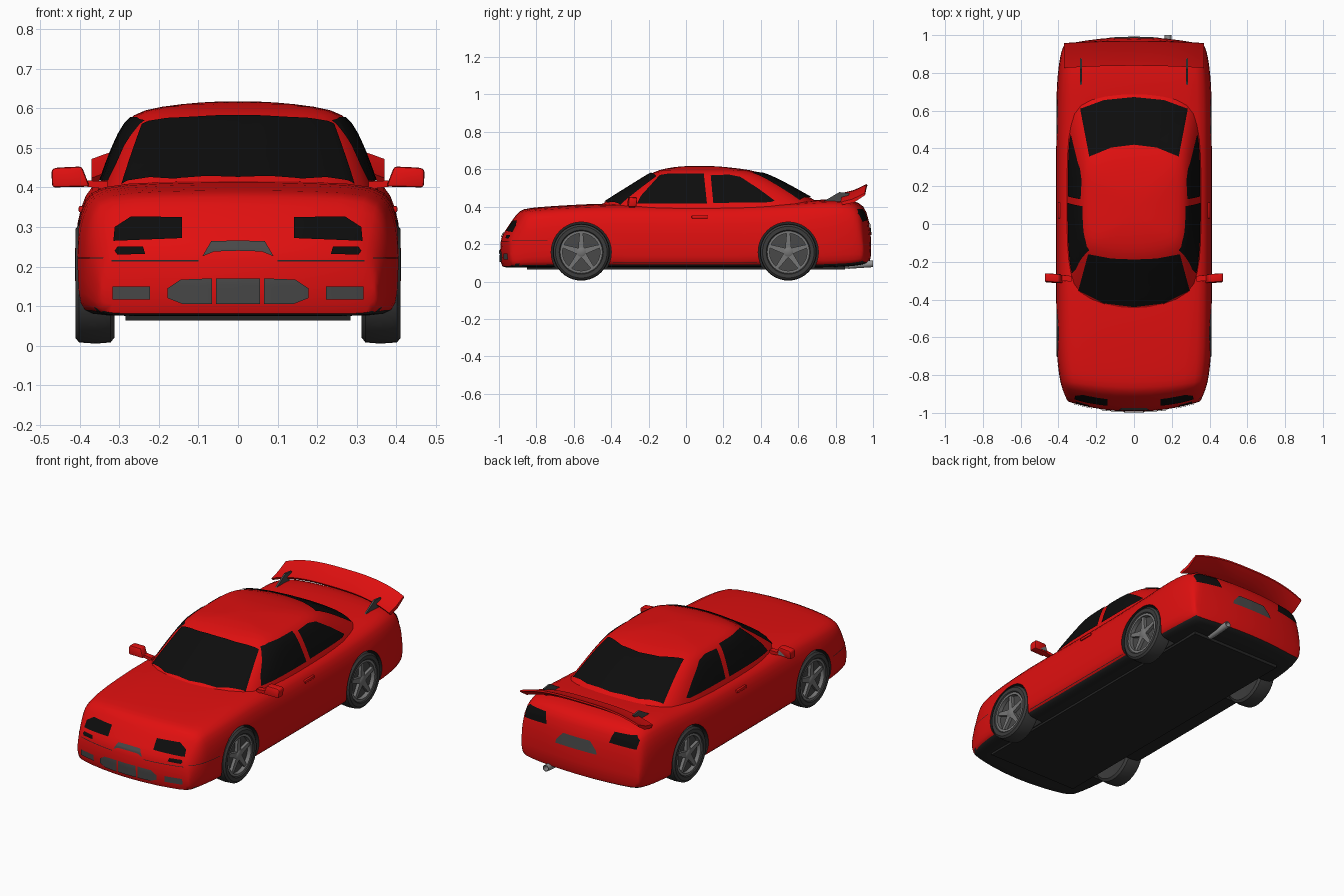
import bpy, bmesh, math
from mathutils import Vector
from mathutils.bvhtree import BVHTree

if "Cube" in bpy.data.objects:
    bpy.data.objects.remove(bpy.data.objects["Cube"])


def material(name, r, g, b):
    m = bpy.data.materials.new(name)
    m.use_nodes = True
    m.diffuse_color = (r, g, b, 1)
    m.node_tree.nodes["Principled BSDF"].inputs["Base Color"].default_value = (r, g, b, 1)
    return m


RED = material("red paint", .75, .005, .005)
GLASS = material("black glass", .004, .004, .004)
TRIM = material("dark grey trim", .065, .065, .065)
UNDER = material("underbody black", .018, .018, .018)
TYRE = material("tyre rubber", .045, .045, .045)
RIM = material("wheel grey", .18, .18, .18)
PIPE = material("exhaust metal", .3, .3, .3)


def finish(name, bm, *mats, angle=35, recalc=True):
    if recalc:
        bmesh.ops.recalc_face_normals(bm, faces=bm.faces[:])
    me = bpy.data.meshes.new(name)
    bm.to_mesh(me)
    bm.free()
    for m in mats:
        me.materials.append(m)
    ob = bpy.data.objects.new(name, me)
    bpy.context.scene.collection.objects.link(ob)
    smooth(ob, angle)
    return ob


def smooth(ob, angle):
    ob.data.shade_smooth()
    ob.data.set_sharp_from_angle(angle=math.radians(angle))


def bake(ob):
    bpy.context.view_layer.update()
    dg = bpy.context.evaluated_depsgraph_get()
    ob_mesh = bpy.data.meshes.new_from_object(ob.evaluated_get(dg))
    ob.modifiers.clear()
    ob.data = ob_mesh
    smooth(ob, 35)


def loft(rings, caps=(True, True), bm=None):
    if bm is None:
        bm = bmesh.new()
    vs = [[bm.verts.new(p) for p in r] for r in rings]
    for a, b in zip(vs, vs[1:]):
        for i in range(len(a)):
            bm.faces.new((a[i], a[i - 1], b[i - 1], b[i]))
    for use, ring in zip(caps, (vs[0], vs[-1])):
        if use:
            bm.faces.new(ring)
    return bm


def prism(pts, offset, bm=None):
    return loft([pts, [Vector(p) + Vector(offset) for p in pts]], bm=bm)


def box(x0, x1, y0, y1, z0, z1, bm=None):
    return prism([(x0, y0, z0), (x1, y0, z0), (x1, y1, z0), (x0, y1, z0)], (0, 0, z1 - z0), bm)


def circle(x, r, y, z, n=40):
    return [(x, y + r * math.sin(k * math.tau / n), z + r * math.cos(k * math.tau / n)) for k in range(n)]


# Lower body: cross-sections along the length, bowed in plan at the ends
SECTION = [(0, 0), (.5, 0), (.86, 0), (.96, .03), (.995, .15), (1, .45),
           (.985, .68), (.94, .855), (.86, .965), (.5, .99), (0, 1)]
STATIONS = [  # y, half width, bottom, top, bow
    (-1, .35, .08, .235, .06), (-.975, .365, .075, .265, .06), (-.91, .385, .075, .367, .05),
    (-.875, .392, .075, .39, .045), (-.8, .402, .075, .398, .03), (-.68, .412, .075, .407, .012),
    (-.42, .414, .075, .421, 0), (-.2, .414, .075, .415, 0), (.3, .414, .075, .415, 0),
    (.6, .414, .075, .43, 0), (.75, .41, .075, .442, -.01), (.86, .4, .08, .44, -.02),
    (.93, .39, .085, .425, -.035), (.972, .38, .095, .385, -.04), (.995, .368, .105, .25, -.045)]
rings = []
for y, w, zb, zt, bow in STATIONS:
    half = [(fx * w, y + bow * fx * fx, zb + fz * (zt - zb)) for fx, fz in SECTION]
    rings.append(half + [(-x, yy, z) for x, yy, z in half[-2:0:-1]])
bm = loft(rings, caps=(False, False))
bm.verts.ensure_lookup_table()
n = len(rings[0])
for start in (0, len(bm.verts) - n):
    ring = bm.verts[start:start + n]
    for j in range(5):
        quad = (j, j + 1, 9 - j, 10 - j)
        for ids in (quad, [(n - k) % n for k in quad]):
            bm.faces.new(list(dict.fromkeys(ring[k] for k in ids)))
body = finish("body", bm, RED, UNDER)
body.modifiers.new("round", "SUBSURF").levels = 1
bake(body)

# Wheel arches cut out of the body
AXLES = {"front": -.56, "rear": .547}
WZ = .157
bm = bmesh.new()
for y in AXLES.values():
    for s in (1, -1):
        loft([circle(s * .29, .161, y, WZ), circle(s * .5, .161, y, WZ)], bm=bm)
for f in bm.faces:
    f.material_index = 1
cutter = finish("arch_cutter", bm, RED, UNDER)
cutter.hide_render = True
mod = body.modifiers.new("arches", "BOOLEAN")
mod.operation, mod.solver, mod.object = "DIFFERENCE", "EXACT", cutter
bake(body)
bpy.data.objects.remove(cutter)
for p in body.data.polygons:
    if p.normal.z < -.6 and p.center.z < .13:
        p.material_index = 1

# Cabin: plan outlines stacked by height
PLAN = [(0, 0), (.45, .02), (.86, .08), (.96, .17), (1, .3), (1, .5),
        (1, .7), (.97, .82), (.86, .94), (.45, .985), (0, 1)]
LEVELS = [  # z, front, rear, half width
    (.36, -.53, .82, .365), (.42, -.452, .72, .346), (.5, -.318, .58, .317), (.57, -.208, .445, .284),
    (.597, -.15, .35, .245), (.612, -.07, .22, .14), (.618, .0, .14, .05)]
rings = []
for z, y0, y1, w in LEVELS:
    half = [(fx * w, y0 + t * (y1 - y0), z) for fx, t in PLAN]
    rings.append(half + [(-x, y, zz) for x, y, zz in half[-2:0:-1]])
cabin = finish("cabin", loft(rings, caps=(False, True)), RED)
cabin.modifiers.new("round", "SUBSURF").levels = 1
bake(cabin)


# Thin plates laid on the surface: windows, lamps, grilles and seams
def tree(ob):
    return BVHTree.FromPolygons([v.co for v in ob.data.vertices], [p.vertices for p in ob.data.polygons])


ON_BODY, ON_CABIN = tree(body), tree(cabin)
VIEWS = {"side": (lambda u, v: (2, u, v), (-1, 0, 0)), "top": (lambda u, v: (u, v, 2), (0, 0, -1)),
         "front": (lambda u, v: (u, -2, v), (0, 1, 0)), "rear": (lambda u, v: (u, 2, v), (0, -1, 0))}


def plate(name, pts, view, target, mat, rim=0, both=False, cuts=7, lift=.005):
    place, way = VIEWS[view]
    for s in ((1, -1) if both else (1,)):
        d = Vector((way[0] * s, way[1], way[2]))
        bm = bmesh.new()
        corners = [Vector(place(u, v)) for u, v in pts]
        face = bm.faces.new([bm.verts.new((c.x * s, c.y, c.z)) for c in corners])
        bm.normal_update()
        if face.normal.dot(d) > 0:
            face.normal_flip()
        if rim:
            for f in bmesh.ops.inset_region(bm, faces=[face], thickness=rim)["faces"]:
                f.material_index = 1
        bmesh.ops.triangulate(bm, faces=bm.faces[:])
        bmesh.ops.subdivide_edges(bm, edges=bm.edges[:], cuts=cuts, use_grid_fill=True)
        missed = []
        for v in bm.verts:
            hit = target.ray_cast(v.co, d)[0]
            if hit is None:
                missed.append(v)
            else:
                v.co = hit - d * lift
        bmesh.ops.delete(bm, geom=missed, context="VERTS")
        label = name if not both else ("left_" if s > 0 else "right_") + name
        finish(label, bm, mat, TRIM, recalc=False)


def mirrored(half):
    return half + [(-x, y) for x, y in reversed(half) if x > 0]


def rect(u0, u1, v0, v1):
    return [(u0, v0), (u1, v0), (u1, v1), (u0, v1)]


plate("windscreen", mirrored([(0, -.44), (.16, -.42), (.295, -.353), (.243, -.16), (.12, -.183), (0, -.188)]),
      "top", ON_CABIN, GLASS, rim=.008, cuts=14, lift=.007)
plate("rear_window", mirrored([(0, .672), (.16, .656), (.285, .61), (.237, .357), (.12, .405), (0, .42)]),
      "top", ON_CABIN, GLASS, rim=.008, cuts=14, lift=.007)
plate("door_window", [(-.262, .417), (-.24, .46), (-.14, .57), (-.09, .578), (.095, .578), (.112, .418)],
      "side", ON_CABIN, GLASS, rim=.006, both=True, cuts=10)
plate("quarter_window", [(.146, .42), (.132, .568), (.23, .572), (.29, .56), (.39, .495), (.475, .432), (.45, .424)],
      "side", ON_CABIN, GLASS, rim=.006, both=True, cuts=10)
plate("headlamp", [(.141, .272), (.141, .325), (.27, .327), (.312, .3), (.315, .265)],
      "front", ON_BODY, GLASS, both=True)
plate("indicator", [(.235, .232), (.24, .25), (.305, .25), (.312, .24), (.305, .23)],
      "front", ON_BODY, GLASS, both=True)
plate("grille", mirrored([(0, .24), (.06, .238), (.09, .226), (.068, .264), (0, .266)]), "front", ON_BODY, TRIM)
plate("centre_intake", rect(-.056, .056, .105, .17), "front", ON_BODY, TRIM)
plate("side_intake", [(.066, .105), (.066, .17), (.145, .167), (.178, .145), (.178, .12), (.14, .105)],
      "front", ON_BODY, TRIM, both=True)
plate("fog_recess", rect(.222, .318, .117, .15), "front", ON_BODY, TRIM, both=True)
plate("tail_lamp", [(.195, .33), (.35, .32), (.355, .365), (.335, .388), (.215, .388)],
      "rear", ON_BODY, GLASS, both=True)
plate("number_plate_recess", mirrored([(0, .25), (.13, .25), (.125, .27), (.085, .315), (0, .315)]),
      "rear", ON_BODY, TRIM)
plate("sill_seam", rect(-.39, .38, .098, .101), "side", ON_BODY, UNDER, both=True, cuts=10, lift=.002)
plate("bumper_seam", rect(-.93, -.74, .22, .223), "side", ON_BODY, UNDER, both=True, cuts=10, lift=.002)
plate("nose_seam", rect(.1, .32, .213, .216), "front", ON_BODY, UNDER, both=True, cuts=10, lift=.002)

# Floor pan
finish("floor_pan", box(-.285, .285, -.85, .85, .063, .085), UNDER)

# Wheels, mirrors, handles and wing supports on both sides
TYRE_PROFILE = [(.402, .11), (.41, .118), (.411, .138), (.402, .149), (.36, .152),
                (.322, .149), (.312, .136), (.316, .1)]
for s, side in ((1, "left"), (-1, "right")):
    for end, y in AXLES.items():
        tag = f"{end}_{side}_"
        finish(tag + "tyre", loft([circle(s * x, r, y, WZ) for x, r in TYRE_PROFILE], (False, True)), TYRE)
        finish(tag + "brake_disc", loft([circle(s * x, .108, y, WZ) for x in (.35, .382)]), TRIM)
        bm = loft([circle(s * x, r, y, WZ) for x, r in ((.36, .113), (.405, .113), (.405, .1), (.36, .1))],
                  (False, False))
        loft([circle(s * x, r, y, WZ, 20) for x, r in ((.37, .026), (.398, .026), (.403, .018))], bm=bm)
        for k in range(5):
            a = k * math.tau / 5
            out = Vector((0, math.sin(a), math.cos(a)))
            across = Vector((0, math.cos(a), -math.sin(a)))
            hub = Vector((s * .374, y, WZ))
            prism([hub + out * r + across * w for r, w in ((.012, -.017), (.105, -.009), (.105, .009), (.012, .017))],
                  (s * .025, 0, 0), bm)
        finish(tag + "rim", bm, RIM)

    shell = [(.375, -.29, .402), (.47, -.285, .4), (.472, -.28, .444), (.462, -.28, .45), (.395, -.285, .453)]
    shell = [(x * s, y - .025, z) for x, y, z in shell]
    bm = prism(shell, (0, .045, 0))
    bmesh.ops.bevel(bm, geom=bm.edges[:], offset=.007, segments=2, affect="EDGES", profile=.5)
    finish(side + "_mirror", bm, RED)
    finish(side + "_mirror_arm", prism([(s * .33, -.305, .395), (s * .39, -.3, .403), (s * .39, -.3, .418),
                                        (s * .33, -.305, .415)], (0, .03, 0)), RED)
    finish(side + "_mirror_glass", prism([(s * x, -.27, z) for x, z in
                                         ((.39, .41), (.462, .408), (.462, .442), (.4, .445))], (0, .004, 0)), RIM)
    hx = abs(ON_BODY.ray_cast(Vector((2 * s, .07, .345)), Vector((-s, 0, 0)))[0].x)
    bm = box(s * (hx - .01), s * (hx + .009), .03, .115, .337, .353)
    bmesh.ops.bevel(bm, geom=bm.edges[:], offset=.004, segments=2, affect="EDGES", profile=.5)
    finish(side + "_door_handle", bm, RED)
    finish(side + "_wing_support", prism([(s * .275, y, z) for y, z in
                                         ((.73, .425), (.82, .478), (.875, .472), (.85, .42))], (s * .01, 0, 0)), TRIM)

# Rear wing with drooping ends
WING = [(.838, .474), (.9, .49), (.968, .522), (.97, .512), (.91, .472), (.85, .46)]
rings = []
for k in range(-12, 13):
    t = k / 12
    drop, sweep = .05 * abs(t) ** 3, .012 * t * t
    rings.append([(t * .37, y - sweep, z - drop) for y, z in WING])
finish("rear_wing", loft(rings), RED)

# Exhaust pipe with a hollow tip
PIPE_PATH = [(.72, .078, .012), (.84, .084, .013), (.87, .086, .018), (1, .095, .018), (1, .095, .014), (.95, .092, .014)]
finish("exhaust_pipe", loft([[(.18 + r * math.cos(k * math.tau / 20), y, z + r * math.sin(k * math.tau / 20))
                              for k in range(20)] for y, z, r in PIPE_PATH]), PIPE)
